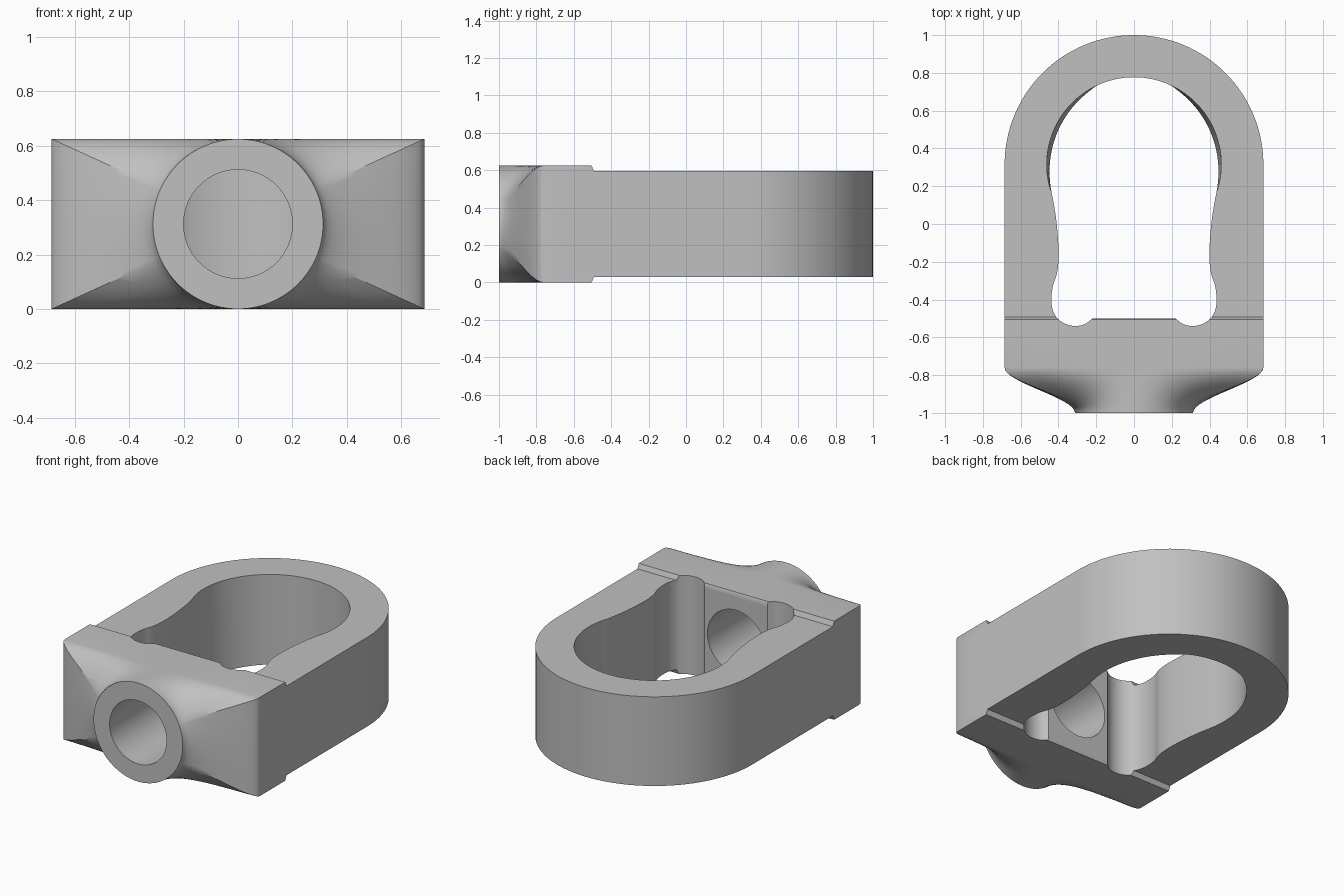
import bpy, bmesh
from math import sin, cos, pi, atan2, radians
from mathutils import Vector

if "Cube" in bpy.data.objects:
    bpy.data.objects.remove(bpy.data.objects["Cube"])

W, H = 0.685, 0.3125          # half width and half height of the collar
ARC_Y, STEP = 0.315, 0.03     # arch centre, height step between collar and arch

metal = bpy.data.materials.new("plain grey")
metal.use_nodes = True
grey = (0.53, 0.53, 0.53, 1)
metal.diffuse_color = grey
metal.node_tree.nodes["Principled BSDF"].inputs["Base Color"].default_value = grey


def loft(name, rings):
    """Closed solid through a series of equal-length rings."""
    bm = bmesh.new()
    loops = [[bm.verts.new(p) for p in ring] for ring in rings]
    n = len(loops[0])
    for a, b in zip(loops, loops[1:]):
        for i in range(n):
            j = (i + 1) % n
            bm.faces.new((a[i], a[j], b[j], b[i]))
    bm.faces.new(loops[0])
    bm.faces.new(loops[-1])
    bmesh.ops.recalc_face_normals(bm, faces=bm.faces)
    mesh = bpy.data.meshes.new(name)
    bm.to_mesh(mesh)
    bm.free()
    mesh.materials.append(metal)
    obj = bpy.data.objects.new(name, mesh)
    bpy.context.collection.objects.link(obj)
    return obj


def combine(obj, other, operation):
    """Apply a boolean and discard the helper."""
    mod = obj.modifiers.new(operation, 'BOOLEAN')
    mod.operation, mod.object, mod.solver = operation, other, 'EXACT'
    bpy.context.view_layer.objects.active = obj
    bpy.ops.object.modifier_apply(modifier=mod.name)
    bpy.data.objects.remove(other)


def smooth_path(pts, steps=5):
    """Catmull-Rom curve through the points."""
    pts = [Vector(p) for p in pts]
    ext = [2 * pts[0] - pts[1]] + pts + [2 * pts[-1] - pts[-2]]
    out = []
    for a, b, c, d in zip(ext, ext[1:], ext[2:], ext[3:]):
        for k in range(steps):
            t = k / steps
            out.append(0.5 * (2 * b + (c - a) * t + (2 * a - 5 * b + 4 * c - d) * t * t
                              + (3 * b - a - 3 * c + d) * t ** 3))
    return out + [pts[-1]]


# Collar: round nose flaring into a rectangular block, then a chamfered step
corner = atan2(H, W)
marks = [-corner, corner, pi - corner, pi + corner, 2 * pi - corner]
angles = [a + (b - a) * k / 24 for a, b in zip(marks, marks[1:]) for k in range(24)]


def collar_ring(y, s, half=H):
    ring = []
    for a in angles:
        c, d = cos(a), sin(a)
        reach = min(W / max(abs(c), 1e-6), H / max(abs(d), 1e-6))
        r = H + (reach - H) * s
        ring.append((r * c, y, H + max(-half, min(half, r * d))))
    return ring


rings = []
for k in range(17):
    t = k / 16
    rings.append(collar_ring(-1 + 0.24 * t, t * t * (3 - 2 * t)))
rings += [collar_ring(-0.505, 1), collar_ring(-0.492, 1, H - STEP)]
body = loft("clevis_body", rings)

# Arch
outline = [(-W, -0.65), (W, -0.65)]
outline += [(W * cos(pi * k / 64), ARC_Y + W * sin(pi * k / 64)) for k in range(65)]
arch = loft("arch", [[(x, y, z) for x, y in outline] for z in (STEP, 2 * H - STEP)])
combine(body, arch, 'UNION')

# Keyhole opening, slightly narrower low down at the shoulders
side = smooth_path([(0.22, -0.5), (0.26, -0.53), (0.31, -0.54), (0.36, -0.53),
                    (0.405, -0.5), (0.43, -0.455), (0.437, -0.4), (0.43, -0.33),
                    (0.41, -0.27), (0.4, -0.2), (0.4, -0.12), (0.408, -0.01),
                    (0.42, 0.08), (0.4375, 0.173)])


def opening(z, pinch):
    half = [(p.x, p.y) for p in side]
    for k in range(1, 41):
        deg = -18 + 108 * k / 40
        r = 0.462
        if deg < 64:
            r -= pinch * sin(pi * (deg + 18) / 82) ** 0.7
        half.append((r * cos(radians(deg)), ARC_Y + r * sin(radians(deg))))
    whole = half + [(-x, y) for x, y in reversed(half[:-1])]
    return [(x, y, z) for x, y in whole]


hole = loft("opening_cutter", [opening(-0.1, 0.022), opening(STEP, 0.022),
                               opening(2 * H - STEP, 0), opening(0.8, 0)])
combine(body, hole, 'DIFFERENCE')

# Round bore through the nose
bore = loft("bore_cutter", [[(0.2 * cos(2 * pi * k / 64), y, H + 0.2 * sin(2 * pi * k / 64))
                             for k in range(64)] for y in (-1.2, -0.3)])
combine(body, bore, 'DIFFERENCE')

bpy.ops.object.select_all(action='DESELECT')
body.select_set(True)
bpy.context.view_layer.objects.active = body
bpy.ops.object.shade_smooth_by_angle(angle=radians(30))
